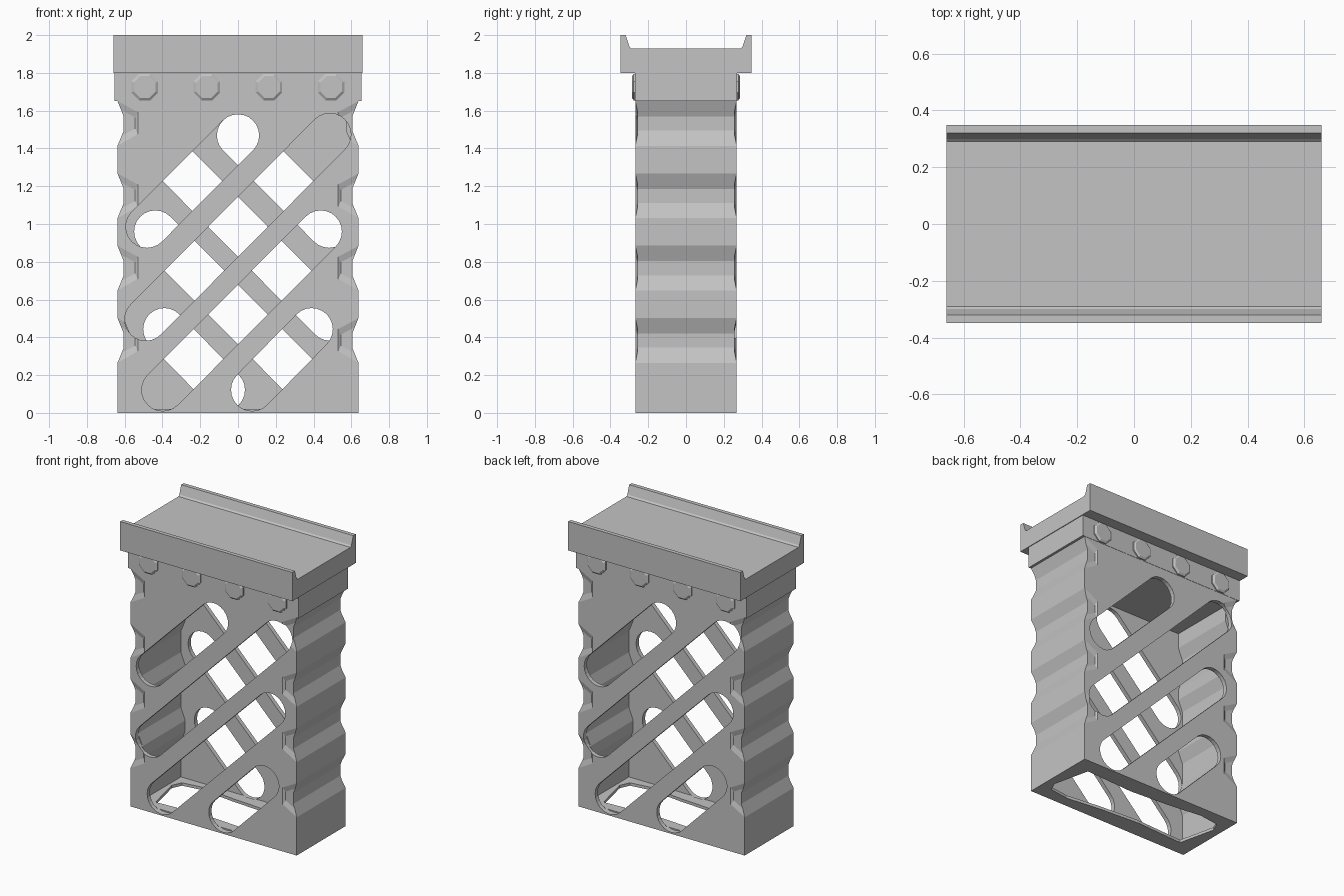
import bpy, bmesh, math

old = bpy.data.objects.get("Cube")
if old:
    bpy.data.objects.remove(old)

grey = bpy.data.materials.new("plain_grey")
grey.use_nodes = True
colour = (0.55, 0.55, 0.55, 1)
grey.diffuse_color = colour
grey.node_tree.nodes["Principled BSDF"].inputs["Base Color"].default_value = colour


def prism(name, axis, profile, start, end, end_profile=None):
    """Extrude a 2D profile along an axis, optionally tapering to another profile."""
    place = {"x": lambda p, d: (d, p[0], p[1]),
             "y": lambda p, d: (p[0], d, p[1]),
             "z": lambda p, d: (p[0], p[1], d)}[axis]
    bm = bmesh.new()
    a = [bm.verts.new(place(p, start)) for p in profile]
    b = [bm.verts.new(place(p, end)) for p in end_profile or profile]
    bm.faces.new(a)
    bm.faces.new(b)
    for i in range(len(a)):
        j = (i + 1) % len(a)
        bm.faces.new((a[i], a[j], b[j], b[i]))
    bmesh.ops.recalc_face_normals(bm, faces=bm.faces)
    mesh = bpy.data.meshes.new(name)
    bm.to_mesh(mesh)
    bm.free()
    mesh.materials.append(grey)
    obj = bpy.data.objects.new(name, mesh)
    bpy.context.collection.objects.link(obj)
    return obj


def cut(target, cutter):
    cutter.hide_render = True
    mod = target.modifiers.new("cut", "BOOLEAN")
    mod.operation = "DIFFERENCE"
    mod.solver = "EXACT"
    mod.object = cutter
    bpy.context.view_layer.objects.active = target
    bpy.ops.object.modifier_apply(modifier=mod.name)
    bpy.data.objects.remove(cutter)


def mirrored(half):
    return half + [(-u, v) for u, v in reversed(half)]


def turned(half):
    return half + [(-u, -v) for u, v in half]


def stadium(start, end, radius, steps=12):
    """Outline of a round-ended slot between two centres."""
    angle = math.atan2(end[1] - start[1], end[0] - start[0])
    points = []
    for centre, base in ((end, angle - math.pi / 2), (start, angle + math.pi / 2)):
        for i in range(steps + 1):
            t = base + math.pi * i / steps
            points.append((centre[0] + radius * math.cos(t), centre[1] + radius * math.sin(t)))
    return points


def octagon(x, z, radius):
    return [(x + radius * math.cos(math.pi * (i + 0.5) / 4),
             z + radius * math.sin(math.pi * (i + 0.5) / 4)) for i in range(8)]


# Ribbed side outline, repeated four times up the body
OUT, IN, PITCH = 0.638, 0.605, 0.383
dips = [0.265 + i * PITCH for i in range(4)]
side = []
for z in dips:
    side += [(OUT, z), (IN, z + 0.08), (IN, z + 0.155), (OUT, z + 0.237)]

# Hollow body
body = prism("body", "y", mirrored([(OUT, 0)] + side + [(OUT, 1.655)]), -0.268, 0.268)
inner = [(x - 0.033, z) for x, z in side]
cavity = [(OUT - 0.033, 0.02)] + inner[:-1] + [(IN - 0.033, 1.6)]
cut(body, prism("cavity", "y", mirrored(cavity), -0.238, 0.238))

# Opening in the floor
opening = [(-0.58, 0.1), (-0.52, -0.16), (-0.15, -0.14), (0.15, -0.16), (0.4, -0.19), (0.55, -0.17)]
cut(body, prism("floor_opening", "z", turned(opening), -0.1, 0.03))

# Diagonal slots, turned half way round for the back
slots = [((-0.482, 0.986), (0.0, 1.469)), ((-0.488, 0.494), (0.486, 1.474)),
         ((-0.398, 0.122), (0.438, 0.96)), ((0.075, 0.122), (0.39, 0.443))]
for s in (1, -1):
    for start, end in slots:
        outline = [(s * x, z) for x, z in stadium(start, end, 0.112)]
        cut(body, prism("slot", "y", outline, -0.3 * s, -0.23 * s))

# Shallow pockets where the ribs wrap round the corners
for z in dips:
    outer = [(0.7, z), (0.635, z), (0.53, z + 0.06), (0.53, z + 0.18), (0.635, z + 0.237), (0.7, z + 0.237)]
    deep = [(0.7, z + 0.05), (0.62, z + 0.05), (0.545, z + 0.09),
            (0.545, z + 0.15), (0.62, z + 0.19), (0.7, z + 0.19)]
    for sx in (1, -1):
        for sy in (1, -1):
            cut(body, prism("corner_pocket", "y", [(sx * x, h) for x, h in outer], 0.2685 * sy,
                            0.258 * sy, [(sx * x, h) for x, h in deep]))

# Collar above the body
prism("collar", "y", mirrored([(0.655, 1.65), (0.655, 1.8)]), -0.27, 0.27)

# Top tray with a raised lip along both long edges
tray = [(0.348, 1.8), (0.348, 2.0), (0.32, 2.0), (0.3, 1.94), (0.29, 1.93)]
prism("top_tray", "x", mirrored(tray), -0.66, 0.66)

# Bolt heads on both faces of the collar
for s, label in ((-1, "front"), (1, "back")):
    for i in range(4):
        x = -0.494 + i * 0.329
        prism(f"{label}_bolt_{i + 1}", "y", octagon(x, 1.725, 0.076), 0.26 * s, 0.277 * s)
        prism(f"{label}_bolt_cap_{i + 1}", "y", octagon(x, 1.725, 0.076), 0.277 * s,
              0.286 * s, octagon(x, 1.725, 0.062))
